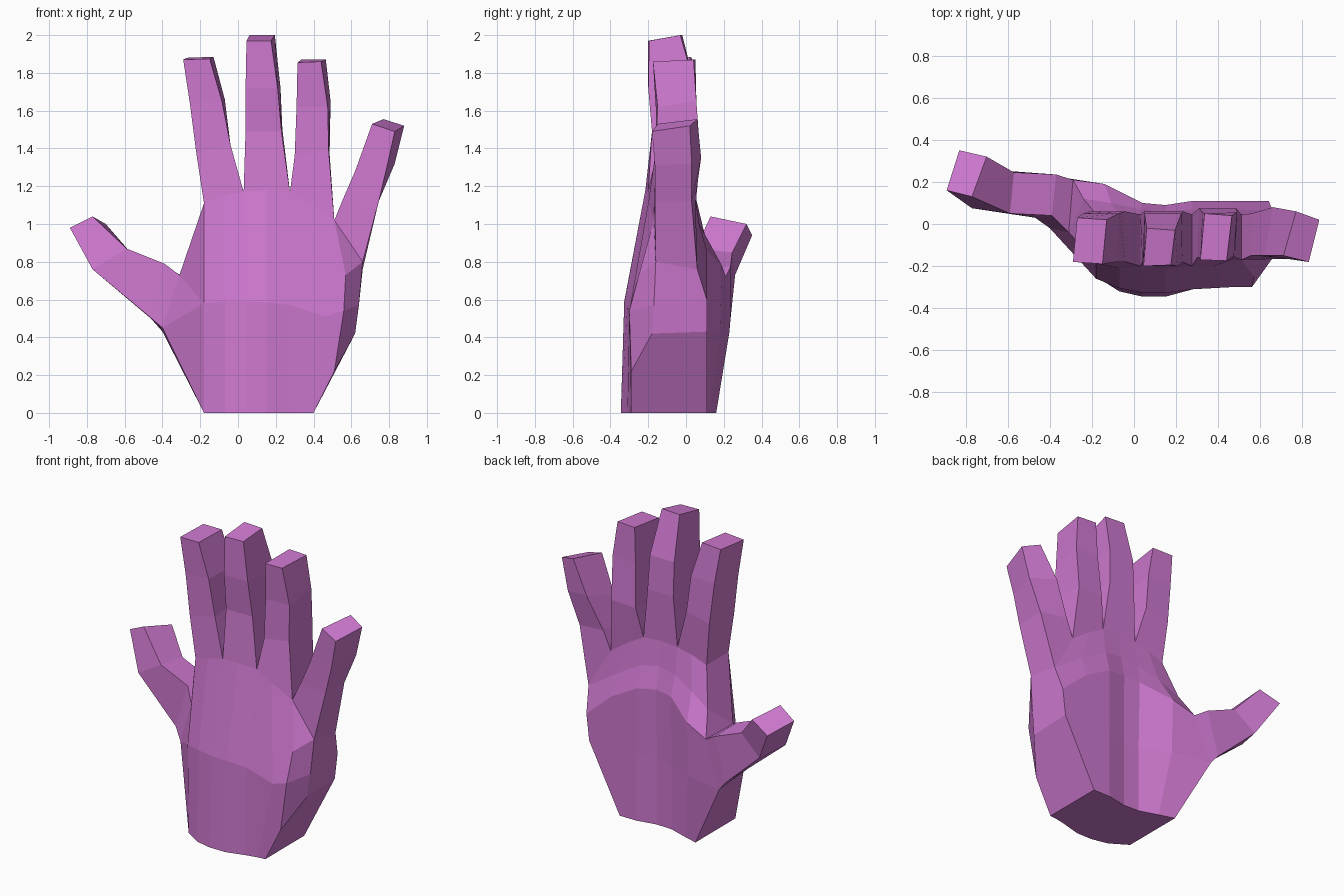
import bpy, bmesh

bm = bmesh.new()


def face(*pts):
    bm.faces.new([bm.verts.new(p) for p in pts])


def strip(a, b):
    """Quads between two rows of points."""
    for i in range(len(a) - 1):
        face(a[i], a[i + 1], b[i + 1], b[i])


def digit(base, sections, mids=(None, None)):
    """Four-sided loft with a flat tip; mids are extra points on the root."""
    rings = [base] + sections
    for n in range(len(rings) - 1):
        a, b = rings[n], rings[n + 1]
        for i in range(4):
            j = (i + 1) % 4
            extra = [mids[i // 2]] if n == 0 and i % 2 == 0 and mids[0] else []
            face(a[i], *extra, a[j], b[j], b[i])
    face(*rings[-1])


# Palm side rows, thumb side to little finger side: wrist, heel, finger roots
F0 = [(-.18, -.25, 0), (-.07, -.32, 0), (.04, -.345, 0), (.15, -.345, 0),
      (.28, -.31, 0), (.35, -.295, 0), (.40, -.29, 0)]
F1 = [(-.18, -.26, .58), (-.07, -.305, .59), (.04, -.327, .59), (.15, -.327, .585),
      (.28, -.31, .57), (.46, -.30, .51), (.56, -.30, .54)]
F2 = [(-.18, -.18, 1.11), (-.07, -.21, 1.15), (.03, -.20, 1.17), (.15, -.215, 1.18),
      (.275, -.20, 1.17), (.38, -.20, 1.11), (.51, -.17, 1.02)]

# Back of hand rows: wrist, lower back, knuckle ridge, above ridge, finger roots
B0 = [(-.18, .16, 0), (-.08, .13, 0), (.04, .09, 0), (.15, .085, 0),
      (.28, .11, 0), (.35, .11, 0), (.40, .11, 0)]
B1 = [(-.40, .23, .43), (-.14, .18, .43), (.04, .09, .43), (.15, .085, .43),
      (.28, .11, .43), (.45, .11, .43), (.62, .11, .43)]
B2 = [(-.29, .21, .72), (-.14, .19, .78), (.04, .10, .87), (.15, .09, .88),
      (.28, .11, .86), (.46, .11, .76), (.64, .11, .60)]
B3 = [(-.24, .12, .87), (-.11, .10, .94), (.03, .07, 1.0), (.15, .06, 1.02),
      (.275, .07, 1.0), (.46, .07, .89), (.66, .06, .76)]
B4 = [(x, .045, z) for x, y, z in F2]

# Palm front and back
strip(F0[:6], F1[:6])
strip(F1[:6], F2[:6])
for low, high in ((B0, B1), (B1, B2), (B2, B3), (B3, B4)):
    strip(low, high)
face(*F0, *reversed(B0))

# Little finger edge of the palm
E, K = (.51, -.29, .22), (.57, -.25, .73)
S0, S1, S2 = (.62, -.18, .42), (.64, -.17, .57), (.66, -.16, .80)
face(F0[5], F0[6], E, F1[6], F1[5])
face(F1[5], F1[6], K, F2[6], F2[5])
face(K, S2, F2[6])
face(F1[6], S1, S2, K)
face(E, S0, S1, F1[6])
face(F0[6], E, S0, B1[6], B0[6])
face(S0, S1, B2[6], B1[6])
face(S1, S2, B3[6], B2[6])

# Thumb edge of the palm
M0, M1 = (-.40, -.02, .45), (-.31, -.04, .73)
face(F0[0], M0, B1[0], B0[0])
face(F0[0], F1[0], M0)
face(F1[0], M1, M0)
face(F1[0], F2[0], M1)
face(F2[0], B4[0], B3[0], M1)
face(M1, B3[0], B2[0])

# Thumb
digit([M0, M1, B2[0], B1[0]], [
    [(-.47, .03, .51), (-.39, .04, .79), (-.37, .235, .77), (-.45, .235, .49)],
    [(-.77, .075, .76), (-.59, .05, .87), (-.57, .245, .85), (-.71, .26, .73)],
    [(-.89, .16, .98), (-.77, .13, 1.04), (-.70, .32, 1.0), (-.83, .35, .94)]])

# Index, middle and ring fingers (front left, front right, back right, back left)
fingers = [
    [[(-.22, -.18, 1.37), (-.04, -.18, 1.42), (-.045, .06, 1.43), (-.21, .06, 1.39)],
     [(-.255, -.175, 1.64), (-.085, -.18, 1.65), (-.07, .05, 1.66), (-.24, .05, 1.66)],
     [(-.29, -.18, 1.87), (-.15, -.19, 1.875), (-.13, .02, 1.885), (-.27, .03, 1.88)]],
    [[(.04, -.18, 1.49), (.23, -.18, 1.49), (.235, .06, 1.50), (.05, .06, 1.50)],
     [(.04, -.20, 1.72), (.21, -.20, 1.72), (.225, .05, 1.72), (.05, .05, 1.72)],
     [(.045, -.20, 1.97), (.175, -.195, 1.97), (.195, -.03, 2.0), (.06, -.02, 2.0)]],
    [[(.30, -.16, 1.36), (.48, -.16, 1.39), (.485, .075, 1.37), (.31, .075, 1.36)],
     [(.31, -.16, 1.62), (.475, -.15, 1.62), (.49, .055, 1.65), (.325, .055, 1.64)],
     [(.315, -.17, 1.855), (.44, -.175, 1.86), (.465, .04, 1.87), (.335, .05, 1.87)]]]
for n, sections in enumerate(fingers):
    i = 2 * n
    digit([F2[i], F2[i + 2], B4[i + 2], B4[i]], sections, (F2[i + 1], B4[i + 1]))

# Little finger
digit([F2[6], S2, B3[6], B4[6]], [
    [(.555, -.15, 1.13), (.745, -.165, 1.12), (.745, .03, 1.12), (.56, .05, 1.14)],
    [(.62, -.15, 1.28), (.79, -.165, 1.31), (.83, .03, 1.32), (.66, .08, 1.35)],
    [(.71, -.15, 1.53), (.83, -.18, 1.49), (.88, .02, 1.52), (.77, .06, 1.555)]])

# Weld the skin into one closed surface
bmesh.ops.remove_doubles(bm, verts=bm.verts, dist=0.0005)
bmesh.ops.recalc_face_normals(bm, faces=bm.faces)
mesh = bpy.data.meshes.new("hand")
bm.to_mesh(mesh)
bm.free()
hand = bpy.data.objects.new("hand", mesh)
bpy.context.collection.objects.link(hand)

skin = bpy.data.materials.new("orchid_skin")
skin.diffuse_color = (.62, .19, .63, 1)
mesh.materials.append(skin)
